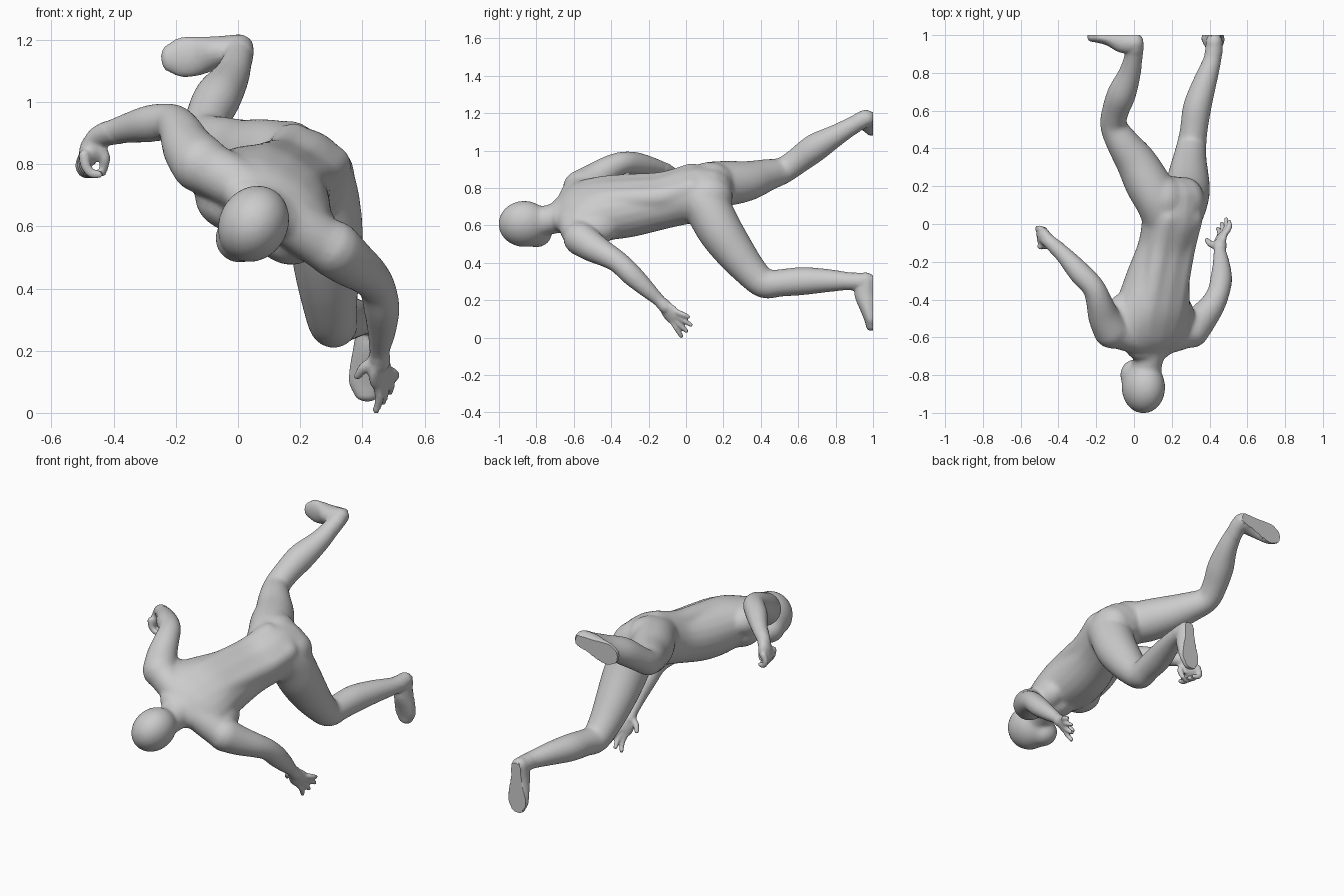
import bpy, bmesh, math
from mathutils import Vector, Matrix

DORSAL = Vector((0.5, 0, 0.866))      # direction the back faces
LATERAL = Vector((0.866, 0, -0.5))    # across the shoulders
bm = bmesh.new()


def catmull(p, q, r, s, t):
    return [0.5 * (2 * b + (c - a) * t + (2 * a - 5 * b + 4 * c - d) * t * t
                   + (3 * b - a - 3 * c + d) * t ** 3) for a, b, c, d in zip(p, q, r, s)]


def loft(rows, up=DORSAL, steps=4, n=20, floor=None):
    """Closed round-ended tube; each row is x, y, z, half width[, half depth along up]."""
    rows = [list(r) + ([r[3]] if len(r) == 4 else []) for r in rows]
    path = []
    for i in range(len(rows) - 1):
        a, d = rows[max(i - 1, 0)], rows[min(i + 2, len(rows) - 1)]
        path += [catmull(a, rows[i], rows[i + 1], d, k / steps) for k in range(steps)]
    path.append(rows[-1])
    pts = [Vector(p[:3]) for p in path]
    rings = []
    for i, p in enumerate(path):
        t = (pts[min(i + 1, len(pts) - 1)] - pts[max(i - 1, 0)]).normalized()
        rings.append((pts[i], t, p[3], p[4]))

    def dome(ring, sign):
        c, t, a, b = ring
        r = min(a, b)
        return [(c + t * sign * r * math.sin(u), t, a * math.cos(u), b * math.cos(u))
                for u in (0.45, 0.9, 1.3)]
    rings = dome(rings[0], -1)[::-1] + rings + dome(rings[-1], 1)
    loops = []
    for c, t, a, b in rings:
        v = (up - t * up.dot(t)).normalized()
        w = v.cross(t)
        loop = []
        for k in range(n):
            u = 2 * math.pi * k / n
            co = c + w * a * math.cos(u) + v * b * math.sin(u)
            if floor is not None:
                co.y = min(co.y, floor)
            loop.append(bm.verts.new(co))
        loops.append(loop)
    for l0, l1 in zip(loops, loops[1:]):
        for k in range(n):
            bm.faces.new((l0[k], l0[(k + 1) % n], l1[(k + 1) % n], l1[k]))
    bm.faces.new(loops[0][::-1])
    bm.faces.new(loops[-1])


def ball(c, a, length, b):
    """Ellipsoid aligned with the body roll: lateral, along y, dorsal."""
    m = Matrix((LATERAL, Vector((0, 1, 0)), DORSAL)).transposed().to_4x4()
    bmesh.ops.create_uvsphere(bm, u_segments=24, v_segments=16, radius=1,
                              matrix=Matrix.Translation(c) @ m @ Matrix.Diagonal((a, length, b, 1)))


# Torso from neck to crotch
torso = [(.08, -.655, .66, .14, .08), (.09, -.58, .68, .22, .12), (.10, -.46, .69, .215, .155),
         (.125, -.30, .70, .177, .159), (.165, -.12, .725, .144, .144), (.20, .03, .765, .16, .15),
         (.215, .12, .775, .15, .135)]
loft(torso)
# Shoulder girdle
loft([(-.115, -.565, .795, .088), (0, -.60, .735, .085), (.09, -.615, .675, .085),
      (.19, -.60, .605, .085), (.295, -.565, .53, .085)], Vector((0, -1, 0)))
# Neck, skull, jaw, nose
loft([(.085, -.60, .66, .10), (.078, -.69, .64, .083), (.06, -.80, .615, .078)])
ball((.05, -.865, .608), .112, .139, .128)
ball((.005, -.80, .56), .08, .085, .078)
ball((-.012, -.835, .507), .02, .03, .016)
for s in (-1, 1):
    # Chest muscles, back muscles, flanks below the armpits
    ball(Vector((.095, -.50, .685)) + LATERAL * s * .105 - DORSAL * .09, .105, .10, .07)
    loft([list(Vector(r[:3]) + LATERAL * s * .07 + DORSAL * (r[4] - .072)) + [.066]
          for r in torso[1:6]])
    ball(Vector((.095, -.50, .685)) + LATERAL * s * .18 - DORSAL * .02, .078, .13, .09)
# Buttocks
ball((.155, .13, .825), .108, .13, .117)
ball((.265, .12, .755), .108, .13, .117)

# Legs
loft([(.17, .01, .785, .115), (.125, .12, .82, .119), (.07, .22, .825, .121), (.01, .33, .838, .108),
      (-.06, .43, .868, .088), (-.108, .52, .894, .072), (-.098, .60, .948, .072),
      (-.065, .69, 1.015, .077), (-.022, .80, 1.08, .060), (.0, .90, 1.14, .048),
      (.005, .945, 1.165, .047)])
loft([(.245, .04, .77, .118), (.265, .11, .70, .124), (.282, .18, .575, .121), (.288, .26, .46, .108),
      (.295, .345, .355, .090), (.305, .42, .288, .079), (.317, .50, .292, .074),
      (.335, .62, .302, .076), (.375, .75, .305, .064), (.415, .87, .302, .049),
      (.425, .945, .30, .046)])
# Feet, soles flat at the y limit
UP = Vector((0, -1, 0))
loft([(.005, .96, 1.172, .046, .052), (-.06, .962, 1.162, .05, .057), (-.13, .98, 1.148, .063, .038),
      (-.185, .988, 1.143, .064, .03), (-.222, .99, 1.14, .045, .026)], UP, floor=1)
loft([(.425, .96, .305, .044, .052), (.423, .957, .235, .048, .057), (.42, .975, .15, .06, .042),
      (.416, .986, .095, .06, .032), (.415, .988, .062, .043, .026)], UP, floor=1)

# Arms
loft([(-.12, -.565, .80, .096), (-.16, -.49, .85, .084), (-.185, -.41, .905, .07),
      (-.215, -.335, .935, .061), (-.285, -.26, .93, .061), (-.37, -.165, .912, .047),
      (-.44, -.10, .892, .037), (-.462, -.08, .87, .036)])
loft([(.305, -.565, .53, .093), (.36, -.50, .485, .082), (.415, -.43, .445, .068),
      (.448, -.36, .402, .060), (.462, -.29, .335, .059), (.462, -.21, .26, .047),
      (.455, -.145, .20, .035), (.455, -.11, .165, .036)])
# Palms
loft([(-.455, -.085, .885, .036, .03), (-.475, -.07, .85, .05, .034), (-.482, -.068, .82, .05, .03)],
     Vector((1, 0, .2)))
loft([(.455, -.125, .18, .03, .024), (.455, -.09, .14, .05, .024), (.462, -.065, .11, .05, .02)],
     Vector((.75, -.5, -.3)))
# Fingers and thumbs
tips = [(.444, -.025, .008), (.465, .003, .034), (.488, .026, .068), (.505, .012, .112)]
for i, tip in enumerate(tips):
    base = Vector((.447 + .012 * i, -.075 + .008 * i, .09 + .016 * i))
    tip = Vector(tip)
    mid = base.lerp(tip, .5) + Vector((.01, 0, 0))
    loft([(*base, .016), (*mid, .015), (*tip, .012)], n=10)
    y = -.025 - .031 * i
    loft([(-.495, y, .83, .018), (-.508 + .006 * i, y, .795, .017), (-.495 + .008 * i, y, .77, .015),
          (-.47 + .008 * i, y - .004, .768, .013)], Vector((0, 1, .1)), n=10)
loft([(.44, -.12, .165, .02), (.405, -.105, .145, .018), (.385, -.085, .118, .013)], n=10)
loft([(-.45, -.10, .86, .022), (-.428, -.10, .82, .018), (-.436, -.085, .772, .013)],
     Vector((1, 0, .2)), n=10)

# Fuse all parts into one skin
bmesh.ops.recalc_face_normals(bm, faces=bm.faces)
mesh = bpy.data.meshes.new("body")
bm.to_mesh(mesh)
bm.free()
body = bpy.data.objects.new("body", mesh)
bpy.context.collection.objects.link(body)


def bake():
    new = bpy.data.meshes.new_from_object(
        body.evaluated_get(bpy.context.evaluated_depsgraph_get()))
    body.modifiers.clear()
    body.data = new
    return new


rm = body.modifiers.new("fuse", 'REMESH')
rm.mode, rm.voxel_size = 'VOXEL', 0.0075
skin = bake()
# Soften the joins strongly, but leave hands and feet crisp
group = body.vertex_groups.new(name="joins")
hands = [Vector((-.475, -.08, .82)), Vector((.46, -.05, .09))]
group.add([v.index for v in skin.vertices
           if v.co.y < .9 and min((v.co - h).length for h in hands) > .13], 1, 'REPLACE')
for name, count, vg in (("all", 3, ""), ("joins", 35, "joins")):
    sm = body.modifiers.new("soften_" + name, 'SMOOTH')
    sm.factor, sm.iterations, sm.vertex_group = 0.5, count, vg
dc = body.modifiers.new("simplify", 'DECIMATE')
dc.ratio = 0.25
skin = bake()
for v in skin.vertices:
    if v.co.y > 0.992:                 # keep the soles flat
        v.co.y = 1.0
bpy.context.view_layer.objects.active = body
body.select_set(True)
bpy.ops.object.shade_smooth_by_angle(angle=math.radians(40))
